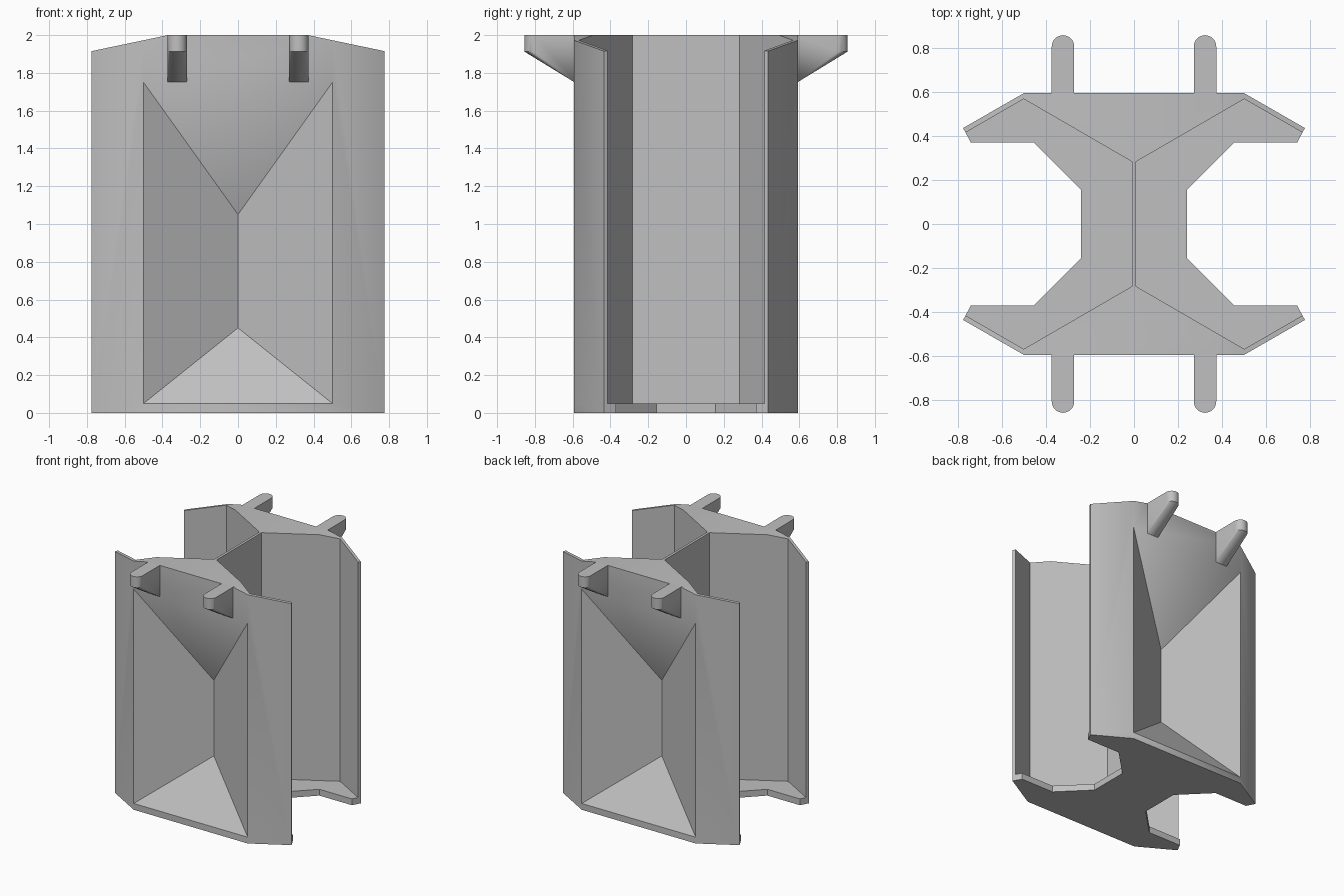
import bpy, bmesh
from math import cos, sin, pi, radians

cube = bpy.data.objects.get("Cube")
if cube:
    bpy.data.objects.remove(cube, do_unlink=True)

grey = bpy.data.materials.new("plain grey")
grey.use_nodes = True
GREY = (0.53, 0.53, 0.53, 1)
grey.diffuse_color = GREY
grey.node_tree.nodes["Principled BSDF"].inputs["Base Color"].default_value = GREY


def finish(name, bm):
    bmesh.ops.recalc_face_normals(bm, faces=bm.faces)
    mesh = bpy.data.meshes.new(name)
    bm.to_mesh(mesh)
    bm.free()
    mesh.materials.append(grey)
    obj = bpy.data.objects.new(name, mesh)
    bpy.context.collection.objects.link(obj)
    return obj


def prism(name, outline, z0, z1):
    bm = bmesh.new()
    face = bm.faces.new([bm.verts.new((x, y, z0)) for x, y in outline])
    top = bmesh.ops.extrude_face_region(bm, geom=[face])["geom"]
    bmesh.ops.translate(bm, vec=(0, 0, z1 - z0),
                        verts=[v for v in top if isinstance(v, bmesh.types.BMVert)])
    return finish(name, bm)


def hull(name, points):
    bm = bmesh.new()
    for p in points:
        bm.verts.new(p)
    bmesh.ops.convex_hull(bm, input=bm.verts)
    bmesh.ops.dissolve_limit(bm, angle_limit=0.001, verts=bm.verts, edges=bm.edges)
    return finish(name, bm)


def cut(body, cutter):
    mod = body.modifiers.new("cut", "BOOLEAN")
    mod.operation = "DIFFERENCE"
    mod.solver = "EXACT"
    mod.object = cutter
    bpy.ops.object.select_all(action="DESELECT")
    bpy.context.view_layer.objects.active = body
    body.select_set(True)
    bpy.ops.object.modifier_apply(modifier=mod.name)
    bpy.data.objects.remove(cutter, do_unlink=True)


def smooth(obj):
    bpy.ops.object.select_all(action="DESELECT")
    bpy.context.view_layer.objects.active = obj
    obj.select_set(True)
    bpy.ops.object.shade_smooth_by_angle(angle=radians(31))


# Body: full footprint including the notched floor flange
quarter = [(0.24, 0.155), (0.455, 0.37), (0.74, 0.37), (0.775, 0.435), (0.5, 0.593)]
half = quarter + [(-x, y) for x, y in reversed(quarter)]
body = prism("body", half + [(-x, -y) for x, y in half], 0, 2)

# Open half-hexagon bays on both sides, above the floor flange
bay = [(0.01, 0.283), (0.5, 0.567), (0.765, 0.414), (0.9, 0.336)]
bay += [(x, -y) for x, y in reversed(bay)]
for s in (1, -1):
    cut(body, prism("bay_cutter", [(s * x, y) for x, y in bay], 0.05, 2.3))

# Tapered V grooves in the front and back
for s in (1, -1):
    pts = [(0, s * 0.303, 0.45), (0, s * 0.303, 1.05)]
    pts += [(x, s * y, z) for x in (-0.5, 0.5) for y in (0.593, 0.8) for z in (0.05, 1.75)]
    cut(body, hull("groove_cutter", pts))

# Sloped tops of the four wings
for s in (1, -1):
    cut(body, hull("slope_cutter", [(s * x, y, z) for y in (-1, 1) for x, z in
                                    ((0.27, 2.021), (0.9, 1.889), (0.9, 2.3), (0.27, 2.3))]))
smooth(body)

# Round-nosed support pegs with sloping undersides
R = 0.051
for sy, end in ((-1, "front"), (1, "back")):
    for sx, side in ((1, "left"), (-1, "right")):
        nose = [(R * cos(a * pi / 16), 0.805 + R * sin(a * pi / 16)) for a in range(17)]
        pts = [(x, y, z) for x, y in nose for z in (1.913, 2)]
        pts += [(x, 0.57, z) for x in (-R, R) for z in (1.738, 2)]
        smooth(hull(f"{end}_{side}_peg",
                    [(sx * 0.322 + x, sy * y, z) for x, y, z in pts]))
